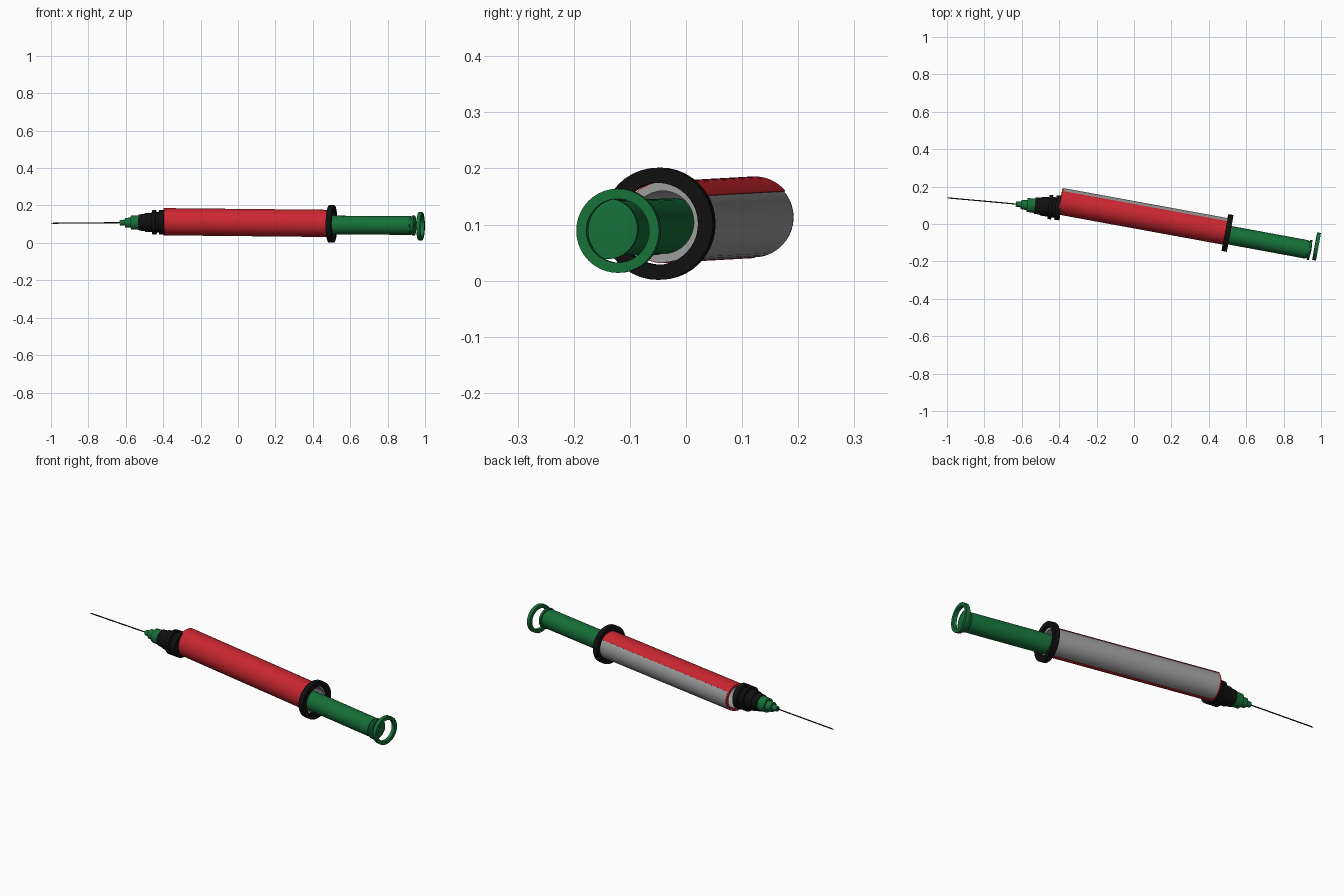
import bpy, bmesh, math
from mathutils import Vector

if "Cube" in bpy.data.objects:
    bpy.data.objects.remove(bpy.data.objects["Cube"])


def material(name, rgb):
    m = bpy.data.materials.new(name)
    m.diffuse_color = (*rgb, 1)
    m.use_nodes = True
    m.node_tree.nodes["Principled BSDF"].inputs["Base Color"].default_value = m.diffuse_color
    return m


RED = material("red", (0.60, 0.02, 0.03))
GREEN = material("dark green", (0.008, 0.16, 0.04))
BLACK = material("black", (0.005, 0.005, 0.005))
GREY = material("grey", (0.33, 0.33, 0.33))


def lathe(name, start, direction, profile, mat, closed=False, a0=0, a1=360, n=40):
    """Revolve (distance, radius) points round an axis; angle 0 is +y, 90 is up."""
    d = Vector(direction).normalized()
    u = Vector((0, 0, 1)).cross(d).normalized()
    v = d.cross(u)
    full = a1 - a0 == 360
    bm = bmesh.new()
    rings = []
    for i in range(n if full else n + 1):
        a = math.radians(a0 + (a1 - a0) * i / n)
        side = u * math.cos(a) + v * math.sin(a)
        rings.append([bm.verts.new(Vector(start) + d * t + side * r) for t, r in profile])
    k = len(profile)
    for i in range(n):
        p, q = rings[i], rings[(i + 1) % len(rings)]
        for j in range(k if closed else k - 1):
            bm.faces.new((p[j], q[j], q[(j + 1) % k], p[(j + 1) % k]))
    if not full:
        bm.faces.new(rings[0])
        bm.faces.new(rings[-1])
    bmesh.ops.remove_doubles(bm, verts=bm.verts, dist=1e-5)
    bmesh.ops.recalc_face_normals(bm, faces=bm.faces)
    me = bpy.data.meshes.new(name)
    bm.to_mesh(me)
    bm.free()
    me.materials.append(mat)
    ob = bpy.data.objects.new(name, me)
    bpy.context.collection.objects.link(ob)
    bpy.ops.object.select_all(action='DESELECT')
    ob.select_set(True)
    bpy.context.view_layer.objects.active = ob
    bpy.ops.object.shade_smooth_by_angle(angle=math.radians(30))
    return ob


def tube(t0, t1, inner, outer):
    return [(t0, inner), (t0, outer), (t1, outer), (t1, inner)]


# Barrel: grey tube with a red sleeve over the front and top
body = (-0.387, 0.121, 0.113)
axis = Vector((0.887, -0.162, -0.009))
length = axis.length
lathe("barrel", body, axis, tube(0, length, 0.056, 0.0715), GREY, True)
lathe("barrel_sleeve", body, axis, tube(-0.008, length, 0.0705, 0.0728), RED, True, 40, 270)
lathe("barrel_end_rim", body, axis, tube(-0.008, 0.002, 0.060, 0.0705), RED, True)

# Finger flange at the rear of the barrel
lathe("finger_flange", (0.5, -0.048, 0.1015), axis, tube(-0.014, 0.014, 0.073, 0.1), BLACK, True)

# Plunger rod with a collar and a shallow coned end
lathe("plunger_rod", (0.3, -0.021, 0.097), (0.44, -0.081, -0.003),
      [(0, 0), (0, 0.05), (0.635, 0.05), (0.635, 0.046), (0.643, 0.046),
       (0.643, 0.054), (0.655, 0.054), (0.66, 0)], GREEN)

# Open thumb ring
lathe("thumb_ring", (0.976, -0.12, 0.089), axis, tube(-0.01, 0.01, 0.057, 0.075), GREEN, True)

# Stepped hub, nozzle and needle share a slightly different axis
tip = (-1.0, 0.140, 0.105)
needle_axis = (0.6, -0.054, 0.005)
lathe("hub", tip, needle_axis,
      [(0.472, 0), (0.472, 0.043), (0.505, 0.046), (0.505, 0.05), (0.545, 0.052),
       (0.545, 0.065), (0.565, 0.065), (0.565, 0.055), (0.582, 0.055),
       (0.582, 0.066), (0.61, 0.066), (0.61, 0)], BLACK)
lathe("nozzle", tip, needle_axis,
      [(0.37, 0), (0.37, 0.014), (0.398, 0.016), (0.398, 0.025), (0.43, 0.027),
       (0.43, 0.037), (0.475, 0.039), (0.475, 0)], GREEN)
lathe("needle", tip, needle_axis, [(0, 0), (0.012, 0.003), (0.38, 0.003), (0.38, 0)], BLACK, n=12)
